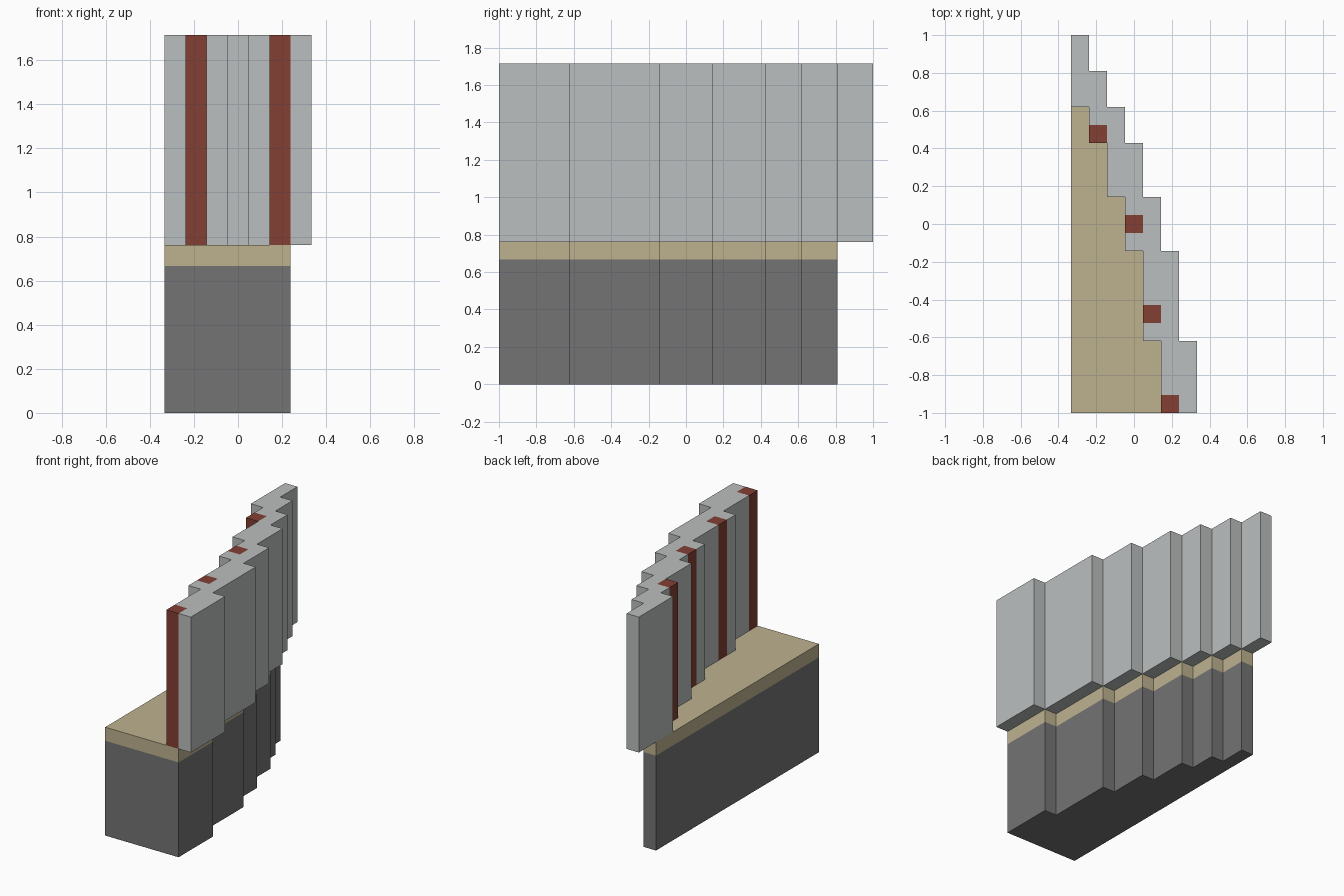
import bpy, bmesh, math
from mathutils import Vector

default = bpy.data.objects.get("Cube")
if default:
    bpy.data.objects.remove(default, do_unlink=True)

U = 2 / 21                        # side of one module block
CENTRE = Vector((3.5, 10.5, 0))   # middle of the 7 x 21 module footprint


def material(name, r, g, b):
    m = bpy.data.materials.new(name)
    m.use_nodes = True
    m.diffuse_color = (r, g, b, 1)
    bsdf = next(n for n in m.node_tree.nodes if n.type == 'BSDF_PRINCIPLED')
    bsdf.inputs["Base Color"].default_value = (r, g, b, 1)
    return m


grey = material("pale grey", 0.50, 0.52, 0.52)
red = material("brick red", 0.23, 0.05, 0.033)
tan = material("sand tan", 0.515, 0.445, 0.279)
dark = material("dark grey", 0.174, 0.174, 0.174)


def block_part(name, spans, bottom, top, mats, rule):
    """Solid of module blocks: spans holds the (back, front) reach of each column."""
    cells = {(x, y, z) for x, (a, b) in enumerate(spans)
             for y in range(a, b) for z in range(bottom, top)}
    bm = bmesh.new()
    for cell in cells:
        for axis in range(3):
            for side in (0, 1):
                near = list(cell)
                near[axis] += 2 * side - 1
                if tuple(near) in cells:
                    continue
                corners = []
                for s, t in ((0, 0), (1, 0), (1, 1), (0, 1)):
                    p = Vector(cell)
                    p[axis] += side
                    p[(axis + 1) % 3] += s
                    p[(axis + 2) % 3] += t
                    corners.append(bm.verts.new((p - CENTRE) * U))
                if not side:
                    corners.reverse()
                bm.faces.new(corners).material_index = rule(*cell)
    # Weld the blocks and merge flat areas of one colour
    bmesh.ops.remove_doubles(bm, verts=bm.verts[:], dist=0.001)
    bmesh.ops.dissolve_limit(bm, angle_limit=math.radians(1), verts=bm.verts[:],
                             edges=bm.edges[:], delimit={'MATERIAL'})
    bmesh.ops.recalc_face_normals(bm, faces=bm.faces[:])
    mesh = bpy.data.meshes.new(name)
    bm.to_mesh(mesh)
    bm.free()
    for m in mats:
        mesh.materials.append(m)
    obj = bpy.data.objects.new(name, mesh)
    bpy.context.collection.objects.link(obj)
    return obj


# Stepped outer edge and inner edge of the wall, column by column
outer = [21, 19, 17, 15, 12, 9, 4]
inner = [17, 15, 12, 9, 4, 0, 0]

# Base: set one step back from the wall, with a tan slab as its top layer
block_part("base", [(0, y) for y in outer[1:]], 0, 8, (dark, tan),
           lambda x, y, z: int(z == 7))

# Wall: stepped, with red posts along its inner side
posts = {(1, 15), (3, 10), (4, 5), (5, 0)}
block_part("wall", list(zip(inner, outer)), 8, 18, (grey, red),
           lambda x, y, z: int((x, y) in posts))
